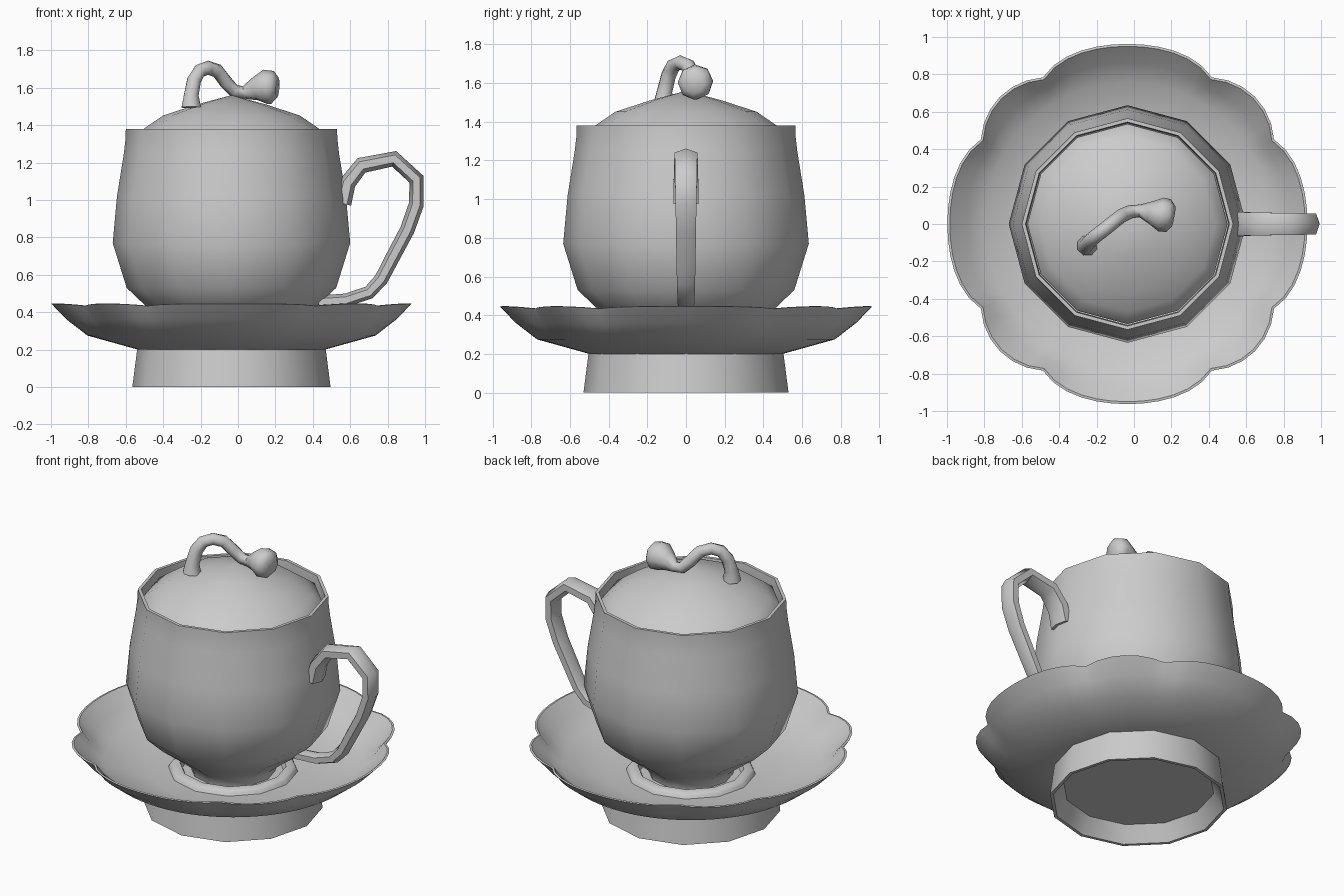
import bpy
import bmesh
from math import sin, cos, pi, radians, degrees
from mathutils import Vector

if "Cube" in bpy.data.objects:
    bpy.data.objects.remove(bpy.data.objects["Cube"], do_unlink=True)

CX = -0.035  # shared axis of cup, lid and saucer

grey = bpy.data.materials.new("plain grey")
grey.use_nodes = True
GREY = (0.6, 0.6, 0.6, 1)
grey.diffuse_color = GREY
grey.node_tree.nodes["Principled BSDF"].inputs["Base Color"].default_value = GREY


def build(name, rings, cap_start=True, cap_end=True, angle=40):
    """Skin a stack of equal-length point rings into one smooth object."""
    bm = bmesh.new()
    loops = [[bm.verts.new(p) for p in ring] for ring in rings]
    n = len(loops[0])
    for a, b in zip(loops, loops[1:]):
        for i in range(n):
            j = (i + 1) % n
            bm.faces.new((a[i], a[j], b[j], b[i]))
    if cap_start:
        bm.faces.new(loops[0][::-1])
    if cap_end:
        bm.faces.new(loops[-1])
    bmesh.ops.remove_doubles(bm, verts=bm.verts, dist=0.0005)
    bmesh.ops.recalc_face_normals(bm, faces=bm.faces)
    mesh = bpy.data.meshes.new(name)
    bm.to_mesh(mesh)
    bm.free()
    obj = bpy.data.objects.new(name, mesh)
    bpy.context.collection.objects.link(obj)
    mesh.materials.append(grey)
    bpy.ops.object.select_all(action="DESELECT")
    obj.select_set(True)
    bpy.context.view_layer.objects.active = obj
    bpy.ops.object.shade_smooth_by_angle(angle=radians(angle))
    return obj


def lathe(name, profile, n=12, **kw):
    rings = [[(CX + r * cos(2 * pi * i / n), r * sin(2 * pi * i / n), z)
              for i in range(n)] for r, z in profile]
    return build(name, rings, **kw)


def tube(name, path, n=6, side=Vector((0, 1, 0)), angle=50):
    """Sweep a polygon; each path row is point, in-plane radius, side radius."""
    pts = [Vector(p) for p, _, _ in path]
    rings = []
    for i, (_, ru, rv) in enumerate(path):
        t = (pts[min(i + 1, len(pts) - 1)] - pts[max(i - 1, 0)]).normalized()
        u = side.cross(t).normalized()
        v = t.cross(u)
        rings.append([pts[i] + u * ru * cos(2 * pi * k / n) + v * rv * sin(2 * pi * k / n)
                      for k in range(n)])
    return build(name, rings, angle=angle)


# Cup body with thin rim and hollow inside
lathe("cup", [(0.25, 0.23), (0.26, 0.28), (0.34, 0.345), (0.455, 0.43), (0.56, 0.53),
              (0.635, 0.77), (0.612, 1.02), (0.575, 1.25), (0.566, 1.33), (0.565, 1.38),
              (0.545, 1.38), (0.54, 1.31), (0.55, 1.2), (0.6, 0.77), (0.3, 0.36)])

# Domed lid sitting just inside the rim
lathe("lid", [(0.535, 1.32), (0.53, 1.335), (0.47, 1.38), (0.365, 1.452),
              (0.18, 1.512), (0, 1.56)], cap_end=False)

# Hollow saucer foot and the raised ring that holds the cup
lathe("saucer_foot", [(0.503, 0.21), (0.53, 0), (0.51, 0), (0.45, 0.1)], cap_start=False)
lathe("saucer_ring", [(0.39, 0.215), (0.375, 0.25), (0.36, 0.262), (0.315, 0.262),
                      (0.3, 0.23)])


# Scalloped saucer: four wide lobes with four narrow lobes between them
def lobe_drop(a):
    m = abs((degrees(a) + 45) % 90 - 45)
    return (m / 30) ** 4 if m <= 30 else ((45 - m) / 15) ** 2


SEG = 72
dish = [(0.2, 0.2, 0), (0.5, 0.2, 0), (0.77, 0.275, 0), (0.88, 0.36, 0.35), (0.963, 0.445, 1),
        (0.95, 0.447, 1), (0.86, 0.365, 0.35), (0.76, 0.295, 0), (0.5, 0.235, 0),
        (0.2, 0.225, 0)]
rings = []
for r, z, scallop in dish:
    ring = []
    for i in range(SEG):
        a = 2 * pi * i / SEG
        d = lobe_drop(a) * scallop
        rr = r - 0.058 * d
        ring.append((CX + rr * cos(a), rr * sin(a), z - 0.012 * d))
    rings.append(ring)
build("saucer", rings)

# Curved cup handle, slimmer toward the bottom
handle = [(0.56, 0.98), (0.585, 1.09), (0.66, 1.185), (0.835, 1.22), (0.955, 1.11),
          (0.953, 0.975), (0.905, 0.84), (0.82, 0.68), (0.765, 0.575), (0.70, 0.505),
          (0.58, 0.465), (0.43, 0.455)]
last = len(handle) - 1
tube("handle", [((x, 0, z), 0.046 - 0.012 * i / last, 0.076 - 0.03 * i / last)
                for i, (x, z) in enumerate(handle)])

# Twig knob ending in a bud on top of the lid
twig = [((-0.25, -0.115, 1.495), 0.056), ((-0.25, -0.11, 1.56), 0.042),
        ((-0.235, -0.09, 1.64), 0.04), ((-0.205, -0.065, 1.69), 0.038),
        ((-0.16, -0.03, 1.707), 0.038), ((-0.11, 0.01, 1.69), 0.038),
        ((-0.065, 0.045, 1.63), 0.038), ((-0.02, 0.065, 1.582), 0.036),
        ((0.03, 0.07, 1.575), 0.034), ((0.09, 0.06, 1.592), 0.062),
        ((0.145, 0.05, 1.605), 0.092), ((0.185, 0.045, 1.602), 0.088),
        ((0.212, 0.04, 1.6), 0.055)]
tube("lid_knob", [(p, r, r) for p, r in twig], n=8,
     side=Vector((-0.4, 0.9, 0)).normalized())
